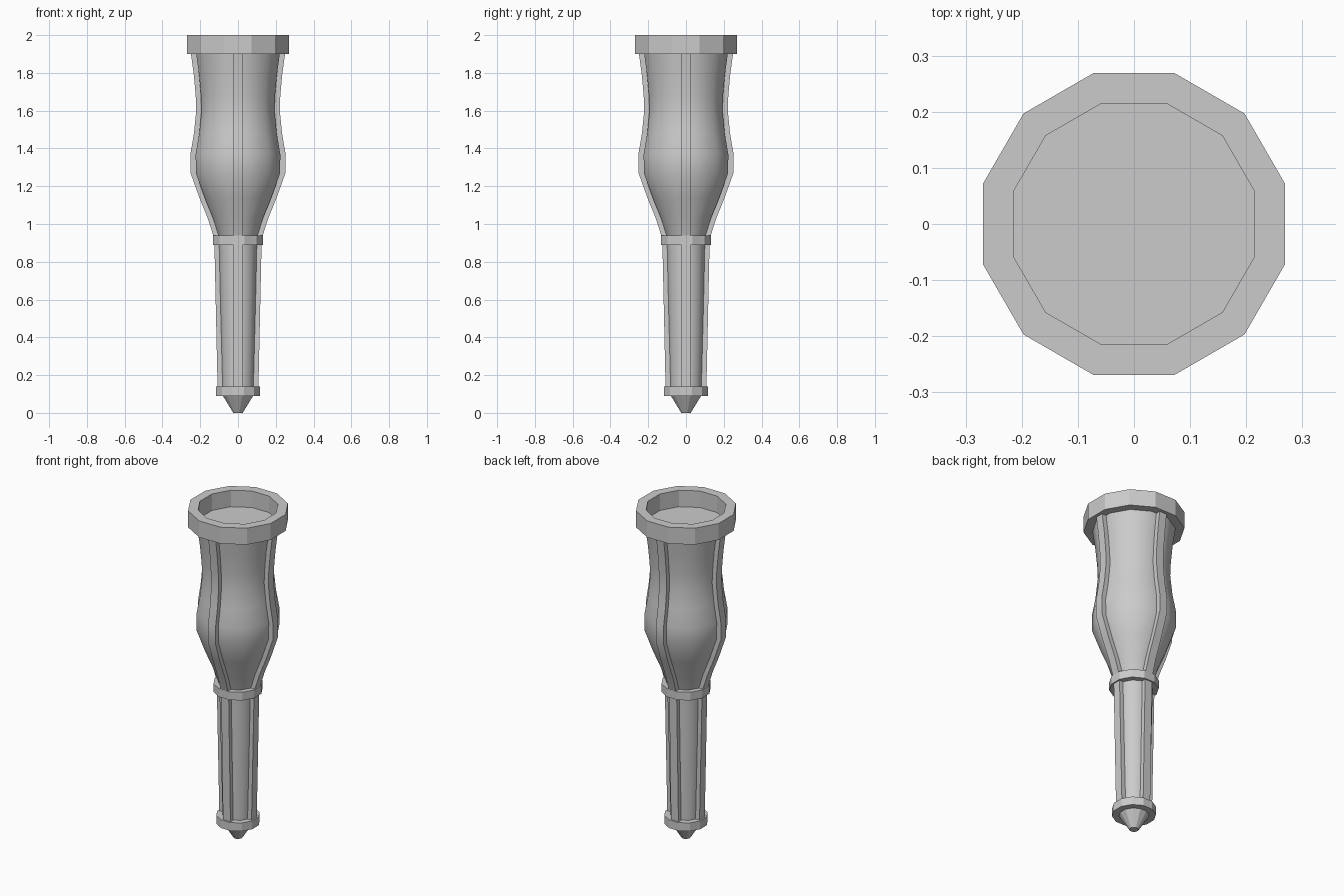
import bpy, bmesh, math

if "Cube" in bpy.data.objects:
    bpy.data.objects.remove(bpy.data.objects["Cube"])

SIDES = 12
K = 1 / math.cos(math.pi / SIDES)  # flat distance -> corner radius


def finish(name, bm, smooth):
    bmesh.ops.recalc_face_normals(bm, faces=bm.faces)
    me = bpy.data.meshes.new(name)
    bm.to_mesh(me)
    bm.free()
    ob = bpy.data.objects.new(name, me)
    bpy.context.collection.objects.link(ob)
    if smooth:
        bpy.ops.object.select_all(action='DESELECT')
        ob.select_set(True)
        bpy.context.view_layer.objects.active = ob
        bpy.ops.object.shade_smooth_by_angle(angle=math.radians(35))
    return ob


def lathe(name, profile, smooth=False, closed=False):
    """Twelve-sided revolve; profile = (flat distance, z)."""
    bm = bmesh.new()
    loops = []
    for r, z in profile:
        loops.append([bm.verts.new((r * K * math.cos((i + .5) * math.tau / SIDES),
                                    r * K * math.sin((i + .5) * math.tau / SIDES), z))
                      for i in range(SIDES)])
    pairs = list(zip(loops, loops[1:]))
    if closed:
        pairs.append((loops[-1], loops[0]))
    else:
        bm.faces.new(loops[0])
        bm.faces.new(loops[-1])
    for a, b in pairs:
        for i in range(SIDES):
            j = (i + 1) % SIDES
            bm.faces.new((a[i], a[j], b[j], b[i]))
    return finish(name, bm, smooth)


def ribs(name, profile, depth, half):
    """Four raised strips following a profile."""
    bm = bmesh.new()
    for k in range(4):
        c, s = round(math.cos(k * math.pi / 2)), round(math.sin(k * math.pi / 2))
        rows = []
        for r, z in profile:
            pts = ((r - .02, -half), (r + depth, -half), (r + depth, half), (r - .02, half))
            rows.append([bm.verts.new((x * c - y * s, x * s + y * c, z)) for x, y in pts])
        bm.faces.new(rows[0])
        bm.faces.new(rows[-1])
        for a, b in zip(rows, rows[1:]):
            for i in range(4):
                j = (i + 1) % 4
                bm.faces.new((a[i], a[j], b[j], b[i]))
    return finish(name, bm, True)


upper = [(.10, .93), (.132, 1.03), (.177, 1.14), (.223, 1.27), (.224, 1.37),
         (.205, 1.48), (.193, 1.60), (.196, 1.68), (.206, 1.79), (.221, 1.90)]
lower = [(.083, .13), (.10, .90)]

# Bulging head and tapered handle, each with four ribs
lathe("upper_body", upper, True)
ribs("upper_ribs", upper, .028, .025)
lathe("handle", lower, True)
ribs("handle_ribs", lower, .025, .025)

# Collars and pointed end
lathe("top_rim", [(.215, 1.90), (.269, 1.90), (.269, 2.0), (.215, 2.0)], closed=True)
lathe("middle_collar", [(.132, .89), (.132, .94)])
lathe("bottom_collar", [(.117, .09), (.117, .14)])
lathe("tip", [(.025, 0), (.083, .095)])
